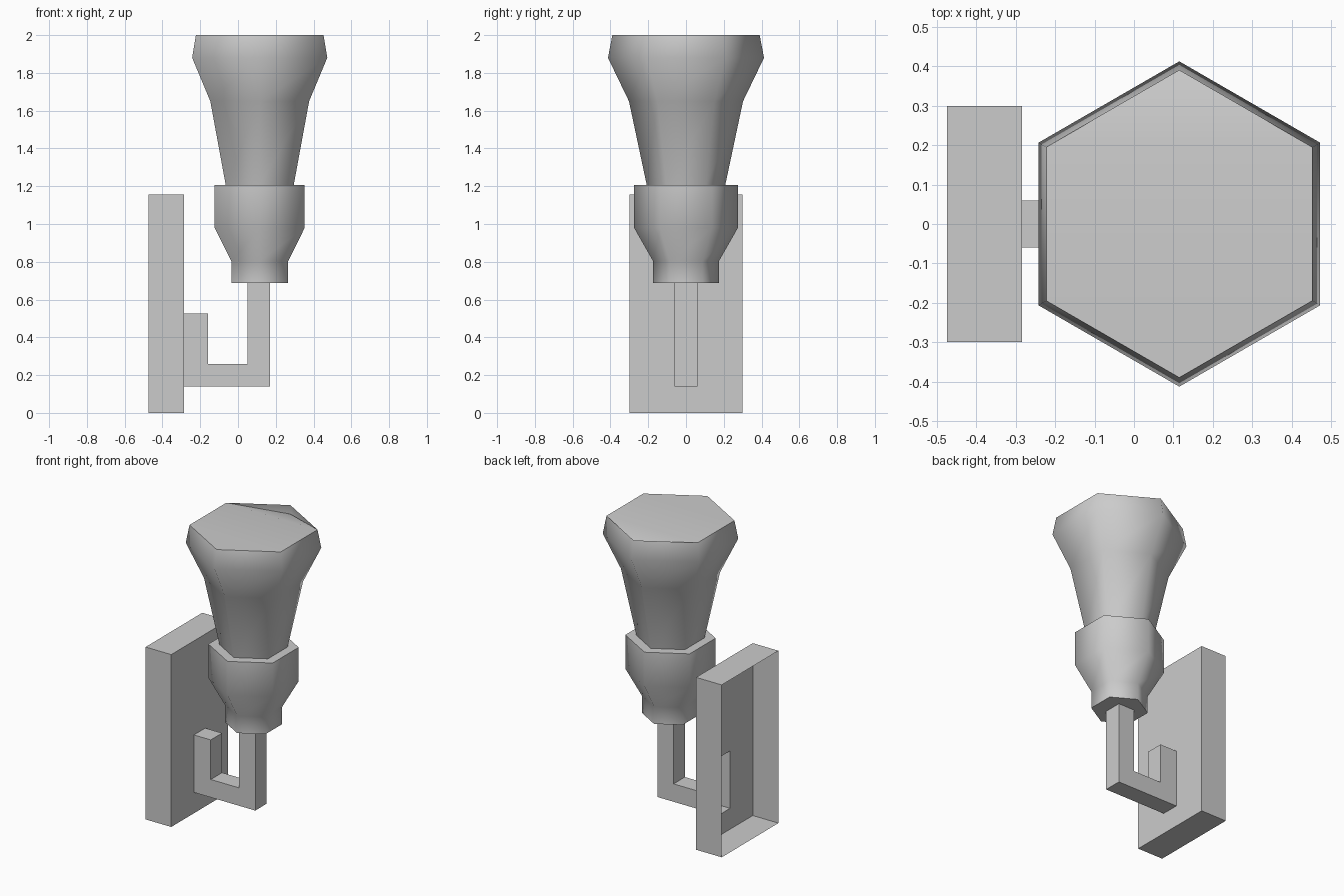
import bpy, bmesh
from math import radians, sin, cos, pi

if "Cube" in bpy.data.objects:
    bpy.data.objects.remove(bpy.data.objects["Cube"])

LAMP_X = 0.115


def make_object(name, bm, smooth=False):
    bmesh.ops.recalc_face_normals(bm, faces=bm.faces)
    mesh = bpy.data.meshes.new(name)
    bm.to_mesh(mesh)
    bm.free()
    obj = bpy.data.objects.new(name, mesh)
    bpy.context.collection.objects.link(obj)
    if smooth:
        bpy.ops.object.select_all(action='DESELECT')
        obj.select_set(True)
        bpy.context.view_layer.objects.active = obj
        bpy.ops.object.shade_smooth_by_angle(angle=radians(65))
    return obj


def rect_loop(bm, x, half_y, z0, z1):
    return [bm.verts.new((x, y, z)) for y, z in
            ((-half_y, z0), (half_y, z0), (half_y, z1), (-half_y, z1))]


def bridge(bm, a, b):
    n = len(a)
    for i in range(n):
        j = (i + 1) % n
        bm.faces.new((a[i], a[j], b[j], b[i]))


def hex_rings(bm, profile):
    """Stack of six-sided rings with corners on the y axis."""
    rings = []
    for r, z in profile:
        rings.append([bm.verts.new((LAMP_X + r * cos(pi / 2 + i * pi / 3),
                                    r * sin(pi / 2 + i * pi / 3), z))
                      for i in range(6)])
    for a, b in zip(rings, rings[1:]):
        bridge(bm, a, b)
    return rings


# wall plate: open at the back, with an opening where the bracket joins
bm = bmesh.new()
back = rect_loop(bm, -0.475, 0.3, 0, 1.155)
front = rect_loop(bm, -0.285, 0.3, 0, 1.155)
opening = rect_loop(bm, -0.285, 0.06, 0.14, 0.525)
bridge(bm, back, front)
bridge(bm, front, opening)
make_object("wall_plate", bm)

# bracket: hook-shaped profile extruded across y, open towards the plate
outline = [(-0.285, 0.14), (0.17, 0.14), (0.17, 0.69), (0.05, 0.69),
           (0.05, 0.26), (-0.16, 0.26), (-0.16, 0.525), (-0.285, 0.525)]
bm = bmesh.new()
sides = [[bm.verts.new((x, y, z)) for x, z in outline] for y in (-0.06, 0.06)]
for i in range(7):
    bm.faces.new((sides[0][i], sides[0][i + 1], sides[1][i + 1], sides[1][i]))
for side in sides:
    bm.faces.new(side)
make_object("bracket", bm)

# socket cup: closed bottom and a flat ledge that meets the shade
bm = bmesh.new()
rings = hex_rings(bm, [(0.174, 0.688), (0.174, 0.803), (0.275, 0.98),
                       (0.275, 1.207), (0.208, 1.207)])
bm.faces.new(rings[0])
make_object("socket_cup", bm, smooth=True)

# flared shade
bm = bmesh.new()
hex_rings(bm, [(0.208, 1.207), (0.302, 1.65), (0.413, 1.88), (0.39, 2.0)])
make_object("shade", bm, smooth=True)

# shade top: flat cover whose rear corner dips below the rim
bm = bmesh.new()
top = hex_rings(bm, [(0.39, 2.0)])[0]
top[0].co.z -= 0.06
bm.faces.new(top[1:])
bm.faces.new((top[5], top[0], top[1]))
make_object("shade_top", bm, smooth=True)
